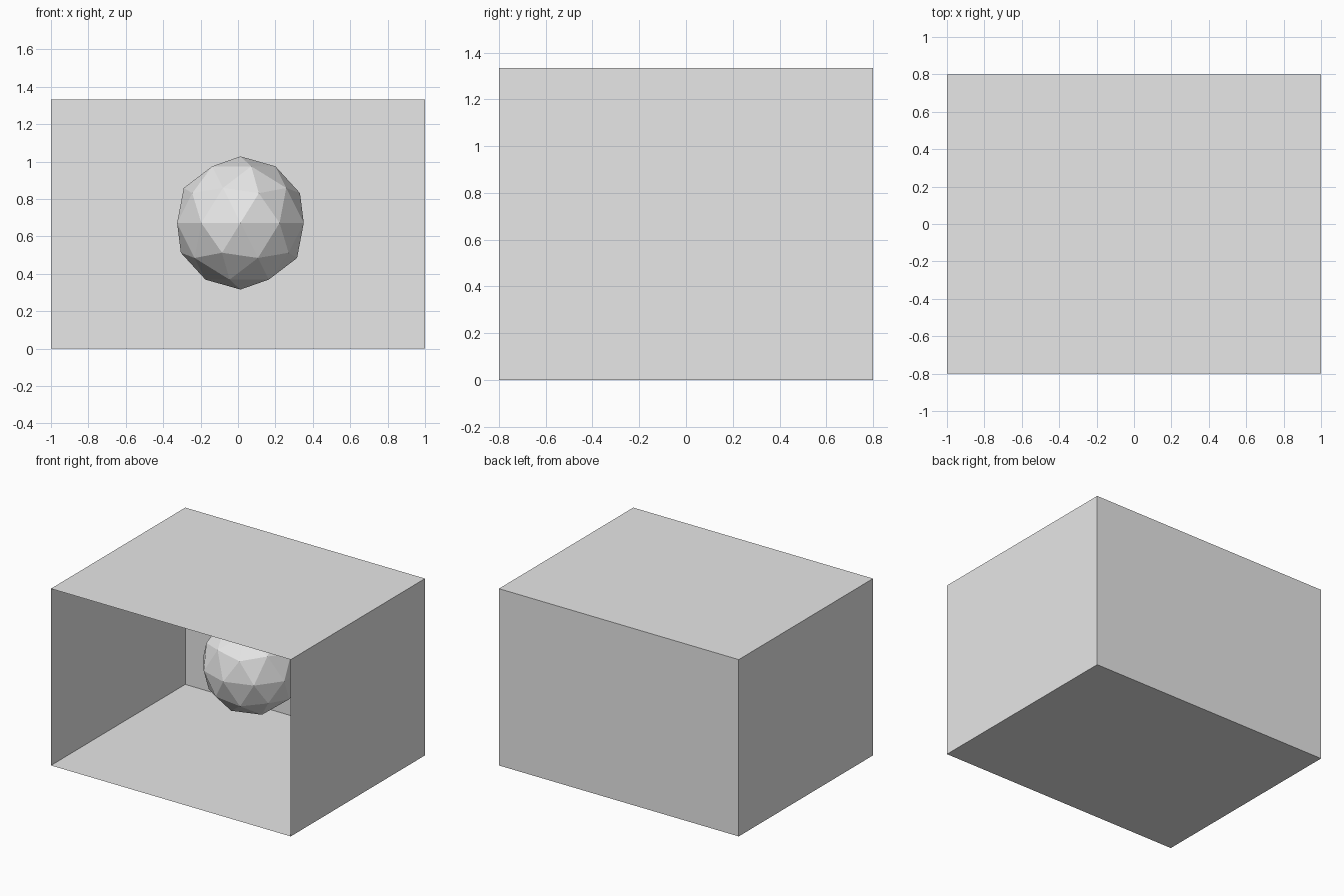
import bpy
import bmesh
from mathutils import Matrix

WIDTH, DEPTH, HEIGHT = 2.0, 1.6, 1.333

default = bpy.data.objects.get("Cube")
if default:
    bpy.data.objects.remove(default, do_unlink=True)

# Single light grey
grey = bpy.data.materials.new("light_grey")
grey.use_nodes = True
colour = (0.8, 0.8, 0.8, 1.0)
grey.diffuse_color = colour
grey.node_tree.nodes["Principled BSDF"].inputs["Base Color"].default_value = colour


def add_object(name, bm, location):
    mesh = bpy.data.meshes.new(name)
    bm.to_mesh(mesh)
    bm.free()
    mesh.materials.append(grey)
    obj = bpy.data.objects.new(name, mesh)
    obj.location = location
    bpy.context.collection.objects.link(obj)
    return obj


# Thin-walled room, open at the front
bm = bmesh.new()
bmesh.ops.create_cube(bm, size=1, matrix=Matrix.Diagonal((WIDTH, DEPTH, HEIGHT, 1)))
bm.normal_update()
front = [f for f in bm.faces if f.normal.y < -0.9]
bmesh.ops.delete(bm, geom=front, context="FACES_ONLY")
add_object("open_box", bm, (0, 0, HEIGHT / 2))

# Faceted ball floating inside
bm = bmesh.new()
bmesh.ops.create_icosphere(bm, subdivisions=2, radius=0.356)
add_object("faceted_ball", bm, (0.013, 0.16, 0.672))
